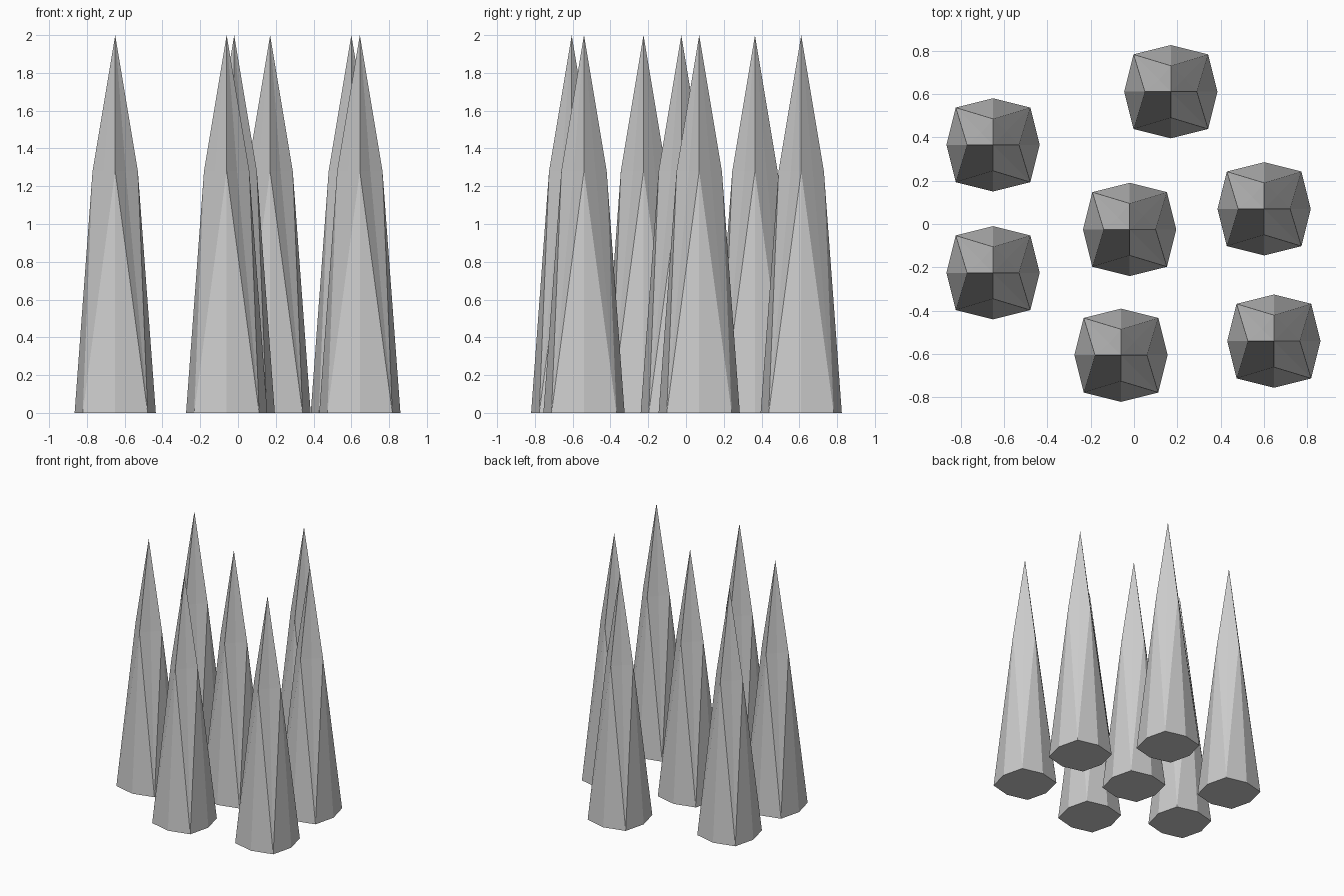
import bpy, bmesh
from mathutils import Vector

if "Cube" in bpy.data.objects:
    bpy.data.objects.remove(bpy.data.objects["Cube"])

SPOTS = [(-0.65, 0.365), (-0.65, -0.225), (0.17, 0.61), (-0.02, -0.025),
         (0.6, 0.07), (-0.06, -0.605), (0.645, -0.54)]
DIRS = [(1, 0), (1, 1), (0, 1), (-1, 1), (-1, 0), (-1, -1), (0, -1), (1, -1)]


def ring(bm, z, side, corners):
    """Eight points: four on the axes, four on the diagonals."""
    out = []
    for i, (x, y) in enumerate(DIRS):
        r = side if i % 2 == 0 else corners[i // 2]
        out.append(bm.verts.new((x * r, y * r, z)))
    return out


# One faceted spike: octagonal foot, diamond shoulder, four-sided point
bm = bmesh.new()
foot = ring(bm, 0, 0.215, [0.172] * 4)
shoulder = ring(bm, 1.28, 0.12, [0.061, 0.055, 0.061, 0.055])
tip = bm.verts.new((0, 0, 2))
bm.faces.new(foot[::-1])
for i in range(8):
    j = (i + 1) % 8
    a, b, c, d = foot[i], foot[j], shoulder[j], shoulder[i]
    if i % 2 == 0:
        tris = [(a, b, d), (b, c, d)]
    else:
        tris = [(a, b, c), (a, c, d)]
    for t in tris:
        bm.faces.new(t)
    bm.faces.new((d, c, tip))
bmesh.ops.recalc_face_normals(bm, faces=bm.faces)
mesh = bpy.data.meshes.new("spike")
bm.to_mesh(mesh)
bm.free()

# Scatter of seven identical spikes
for n, (x, y) in enumerate(SPOTS, 1):
    ob = bpy.data.objects.new(f"spike_{n}", mesh)
    ob.location = Vector((x, y, 0))
    bpy.context.collection.objects.link(ob)
